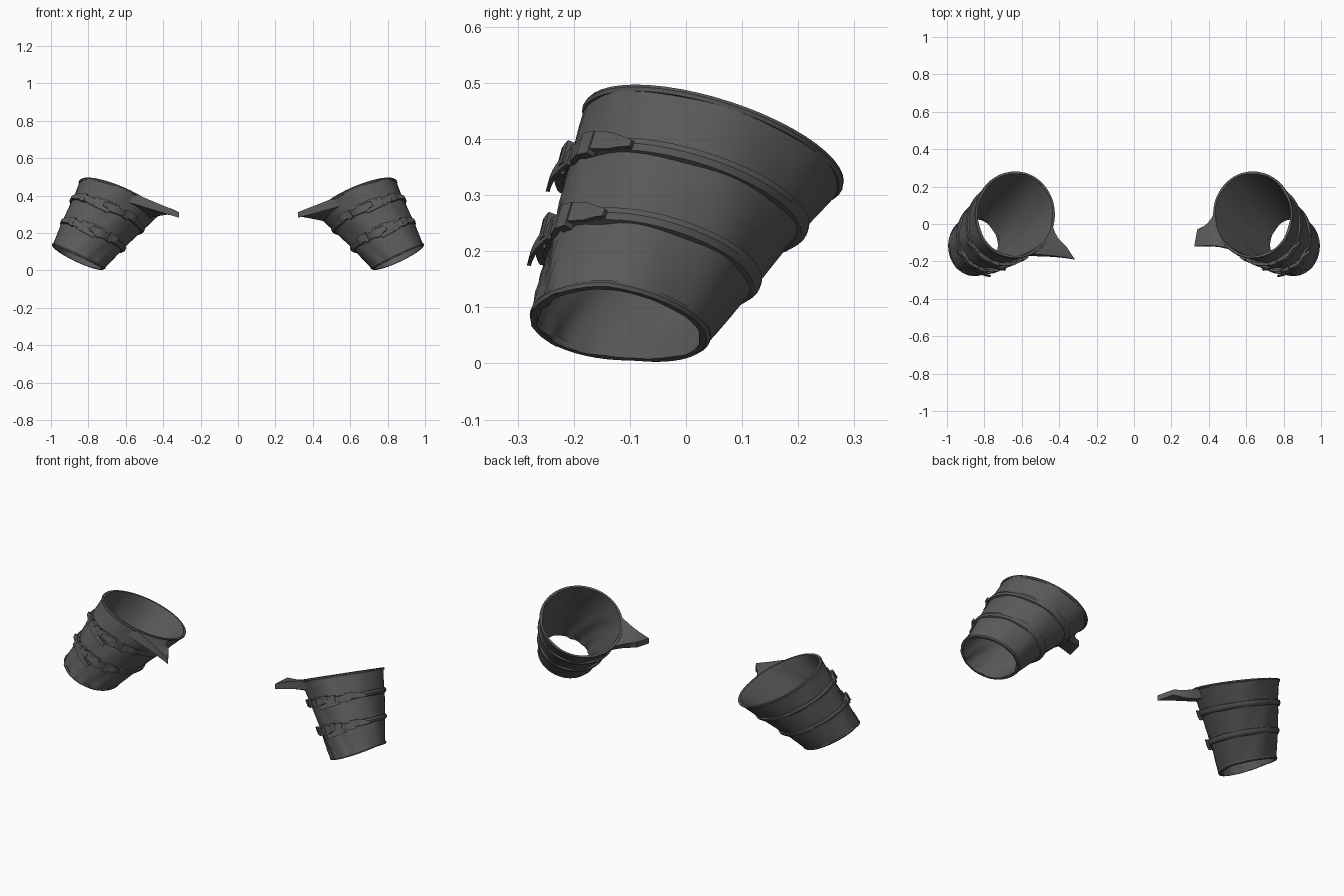
import bpy, bmesh, math
from mathutils import Vector

if "Cube" in bpy.data.objects:
    bpy.data.objects.remove(bpy.data.objects["Cube"])

leather = bpy.data.materials.new("dark leather")
leather.diffuse_color = (0.1, 0.1, 0.1, 1)
leather.use_nodes = True
leather.node_tree.nodes["Principled BSDF"].inputs["Base Color"].default_value = leather.diffuse_color
rad = math.radians


def lerp(a, b, t):
    return a + (b - a) * t


def point(side, t, ang, off):
    """Point on the tilted tapered cuff: t runs from wrist (0) to elbow (1)."""
    dx = (lerp(0.136, 0.210, t) + off) * math.cos(ang)
    dy = (lerp(0.155, 0.229, t) + off) * math.sin(ang)
    z = lerp(0.072, 0.39, t) + lerp(0.45, 0.4, t) * dx + lerp(-0.19, -0.28, t) * dy
    # the front of the wrist hangs a little lower
    z -= 0.022 * max(0, math.cos(ang + rad(100))) * max(0, 1 - 2 * t)
    return Vector((side * (lerp(0.855, 0.635, t) + dx), lerp(-0.12, 0.05, t) + dy, z))


def finish(name, bm):
    bmesh.ops.recalc_face_normals(bm, faces=bm.faces)
    me = bpy.data.meshes.new(name)
    bm.to_mesh(me)
    bm.free()
    me.materials.append(leather)
    ob = bpy.data.objects.new(name, me)
    bpy.context.collection.objects.link(ob)
    bpy.context.view_layer.objects.active = ob
    ob.select_set(True)
    bpy.ops.object.shade_smooth_by_angle(angle=rad(35))
    ob.select_set(False)
    return ob


def sweep(name, side, profile, t0=0, a0=0, a1=360, n=48, lift=None, taper=None, sway=None):
    """Sweep a closed (t, offset) profile around the cuff; cap it when partial."""
    bm = bmesh.new()
    full = a1 - a0 >= 360
    rings = []
    for i in range(n if full else n + 1):
        u = i / n
        ang = rad(lerp(a0, a1, u))
        k = taper(u) if taper else 1
        s = sway(u) if sway else 0
        ring = []
        for dt, off in profile:
            t = t0 + dt * k + s
            ring.append(bm.verts.new(point(side, t, ang, off + (lift(u, t) if lift else 0))))
        rings.append(ring)
    m = len(profile)
    for i in range(n):
        a, b = rings[i], rings[(i + 1) % len(rings)]
        for j in range(m):
            bm.faces.new((a[j], a[(j + 1) % m], b[(j + 1) % m], b[j]))
    if not full:
        bm.faces.new(rings[0])
        bm.faces.new(rings[-1])
    return finish(name, bm)


def box(h, o0, o1):
    return [(-h, o0), (-h, o1), (h, o1), (h, o0)]


def wrinkle(u, t):
    """Soft creases, strongest at the wrist end of the front."""
    front = max(0, -math.sin(2 * math.pi * u))
    return (0.0025 * math.sin(14 * math.pi * u + 7 * t)
            + 0.005 * front * (1 - t) * math.sin(26 * math.pi * u + 15 * t))


def spout(name, side, a0, a1, tip0, tip1):
    """Pointed flare drawn out from the inner side of the elbow rim."""
    bm = bmesh.new()
    n, rows = 10, 5
    layers = []
    for t_base, drop in ((0.99, 0.0), (0.86, 0.03)):
        grid = []
        for r in range(rows + 1):
            v = r / rows
            line = []
            for i in range(n + 1):
                u = i / n
                base = point(side, t_base, rad(lerp(a0, a1, u)), -0.003)
                tip = Vector(tip0).lerp(Vector(tip1), u) - Vector((0, 0, drop))
                p = base.lerp(tip, v)
                # sides curve inward before reaching the tip
                mid = (Vector(tip0) + Vector(tip1)) / 2
                pull = 0.22 * math.sin(math.pi * v)
                p.y = lerp(p.y, mid.y, pull * abs(2 * u - 1))
                line.append(bm.verts.new(p))
            grid.append(line)
        layers.append(grid)
    for g in layers:
        for r in range(rows):
            for i in range(n):
                bm.faces.new((g[r][i], g[r][i + 1], g[r + 1][i + 1], g[r + 1][i]))
    top, low = layers
    for r in range(rows):
        for i in (0, n):
            bm.faces.new((top[r][i], top[r + 1][i], low[r + 1][i], low[r][i]))
    for i in range(n):
        bm.faces.new((top[rows][i], top[rows][i + 1], low[rows][i + 1], low[rows][i]))
    finish(name, bm)


def build(side, label):
    # double-walled hollow cuff
    steps = [i / 10 for i in range(11)]
    wall = [(t, 0.0) for t in steps] + [(t, -0.009) for t in reversed(steps)]
    sweep(label + "_cuff", side, wall, n=64, lift=wrinkle)
    # rolled edges at both openings
    for part, t in (("wrist_edge", 0.015), ("elbow_edge", 0.985)):
        sweep(label + "_" + part, side,
              [(-0.016, -0.008), (-0.016, 0.002), (0, 0.005), (0.016, 0.002), (0.016, -0.008)], t)

    for part, t in (("upper", 0.70), ("lower", 0.355)):
        pre = label + "_" + part
        # rounded band around the cuff
        sweep(pre + "_band", side,
              [(-0.04, -0.004), (-0.03, 0.007), (0, 0.011), (0.03, 0.007), (0.04, -0.004)], t)
        # crumpled overlapping strap with a pointed end
        sweep(pre + "_strap", side, box(0.042, 0.006, 0.017), t, -140, -25, 26,
              lift=lambda u, t: 0.004 * math.sin(27 * u),
              sway=lambda u: 0.012 * math.sin(17 * u),
              taper=lambda u: 1 if u < 0.88 else 1 - 5 * (u - 0.88))
        # strap keepers
        for a in (-52, -74, -122):
            sweep(pre + "_keeper", side, box(0.054, 0.004, 0.021), t, a - 4, a + 4, 2)
        # small buckle frame: two posts and two rails
        for a in (-84, -104):
            sweep(pre + "_buckle_post", side, box(0.062, 0.006, 0.021), t, a - 2, a + 2, 2)
        for d in (-0.052, 0.052):
            sweep(pre + "_buckle_rail", side, box(0.012, 0.006, 0.021), t + d, -104, -84, 4)
        # loose strap end curling off the front
        sweep(pre + "_loose_end", side, box(0.04, 0.01, 0.017), t - 0.03, -98, -66, 6,
              lift=lambda u, t: 0.018 * (1 - u) ** 1.5,
              sway=lambda u: -0.05 * (1 - u), taper=lambda u: 0.5 + 0.5 * u)


build(1, "right")
build(-1, "left")
spout("right_spout", 1, 176, 234, (0.338, -0.03, 0.318), (0.322, -0.12, 0.312))
spout("left_spout", -1, 194, 246, (-0.362, -0.12, 0.333), (-0.315, -0.19, 0.312))
